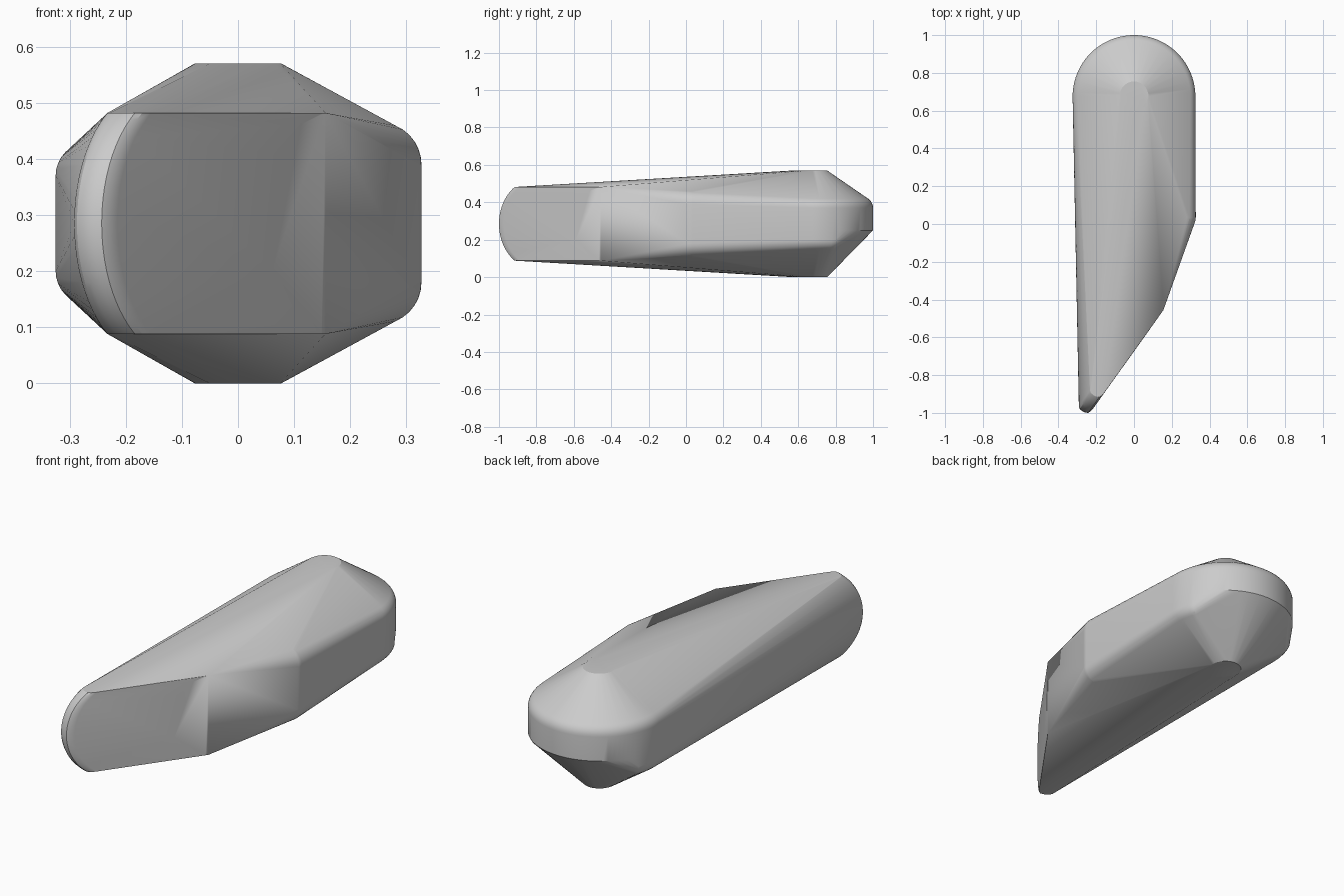
import bpy, bmesh
from math import sin, cos, pi, sqrt, radians

if "Cube" in bpy.data.objects:
    bpy.data.objects.remove(bpy.data.objects["Cube"])

MID = 0.285          # height of the horizontal symmetry plane
pts = []


def arc(mid_x, mid_y, radius, half, n=28):
    """Upright arc that curls back along the slanted front face."""
    for i in range(n + 1):
        h = half * sin(-pi / 2 + pi * i / n)
        sag = radius - sqrt(max(radius * radius - h * h, 0))
        pts.append((mid_x + 0.577 * sag, mid_y + 0.816 * sag, MID + h))


# small flat caps on top and bottom
for i in range(32):
    a = 2 * pi * i / 32
    for z in (0.0, 2 * MID):
        pts.append((0.077 * cos(a), 0.675 + 0.08 * sin(a), z))
for z in (0.0, 2 * MID):
    pts += [(-0.05, 0.58, z), (0.0, 0.57, z)]

# rounded rear rim: soft upper edge, crisp lower edge round the back
N = 48
for i in range(N + 1):
    a = pi * i / N
    for k in range(9):
        t = pi / 2 * k / 8
        r, h = 0.265 + 0.06 * cos(t), 0.085 + 0.06 * sin(t)
        pts.append((r * cos(a), 0.675 + r * sin(a), MID + h))
        if sin(a) < 0.4:
            pts.append((r * cos(a), 0.675 + r * sin(a), MID - h))
    pts.append((0.325 * cos(a), 0.675 + 0.325 * sin(a), 0.25))

# rounded corner half way along the right side
for i in range(13):
    a = -pi / 2 + pi / 2 * i / 12
    for k in range(9):
        t = pi / 2 * k / 8
        r, h = 0.075 * cos(t), 0.105 + 0.075 * sin(t)
        for s in (-1, 1):
            pts.append((0.252 + r * cos(a), 0.035 + r * sin(a), MID + s * h))

# front tip: curved slanted face with a rounded nose
arc(0.05, -0.605, 0.1975, 0.197)
for x, y in ((-0.292, -0.965), (-0.287, -0.979), (-0.275, -0.99),
             (-0.258, -0.998), (-0.243, -1.0), (-0.23, -0.992),
             (-0.215, -0.975)):
    arc(x, y, 0.24, 0.197)

# skin the whole body
bm = bmesh.new()
for p in pts:
    bm.verts.new(p)
bmesh.ops.remove_doubles(bm, verts=bm.verts[:], dist=0.0005)
bmesh.ops.convex_hull(bm, input=bm.verts[:])
loose = [v for v in bm.verts if not v.link_faces]
bmesh.ops.delete(bm, geom=loose, context='VERTS')
bmesh.ops.dissolve_limit(bm, angle_limit=radians(0.3),
                         verts=bm.verts[:], edges=bm.edges[:])
bmesh.ops.recalc_face_normals(bm, faces=bm.faces[:])
mesh = bpy.data.meshes.new("tapered_body")
bm.to_mesh(mesh)
bm.free()
body = bpy.data.objects.new("tapered_body", mesh)
bpy.context.collection.objects.link(body)
bpy.context.view_layer.objects.active = body
body.select_set(True)
bpy.ops.object.shade_smooth_by_angle(angle=radians(25))
